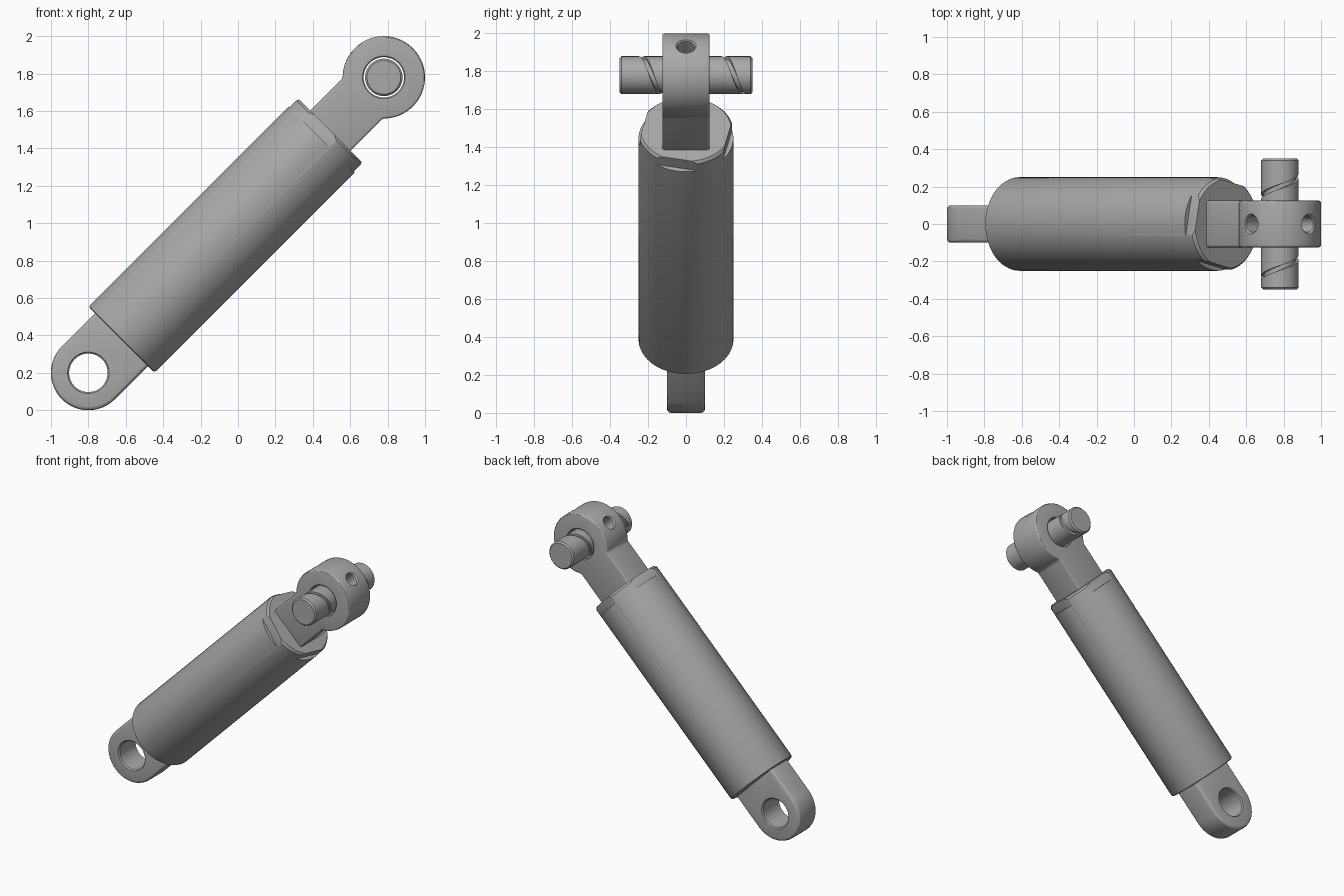
import bpy, bmesh
from math import sin, cos, pi, radians, asin
from mathutils import Matrix, Vector

cube = bpy.data.objects.get("Cube")
if cube:
    bpy.data.objects.remove(cube)

# Local frame: Z runs along the strut, Y along the pin; tilted 45 degrees
EYE_R, HEAD_R, LENGTH = 0.2, 0.22, 2.234
FRAME = Matrix.Translation((-0.8, 0, EYE_R)) @ Matrix.Rotation(radians(45), 4, "Y")
ALONG_Y = Matrix.Rotation(radians(-90), 4, "X")
HEAD = Matrix.Translation((0, 0, LENGTH))

steel = bpy.data.materials.new("steel grey")
steel.use_nodes = True
GREY = (0.4, 0.4, 0.4, 1)
steel.diffuse_color = GREY
steel.node_tree.nodes["Principled BSDF"].inputs["Base Color"].default_value = GREY


def finish(bm, name):
    bmesh.ops.recalc_face_normals(bm, faces=bm.faces)
    mesh = bpy.data.meshes.new(name)
    bm.to_mesh(mesh)
    bm.free()
    mesh.materials.append(steel)
    obj = bpy.data.objects.new(name, mesh)
    obj.matrix_world = FRAME
    bpy.context.collection.objects.link(obj)
    return obj


def lathe(name, profile, place=Matrix(), sides=64):
    """Closed solid of revolution from (radius, height) pairs."""
    bm = bmesh.new()
    rings = [[bm.verts.new(place @ Vector((r * cos(2 * pi * i / sides),
                                           r * sin(2 * pi * i / sides), h)))
              for i in range(sides)] for r, h in profile]
    for a, b in zip(rings, rings[1:]):
        for i in range(sides):
            j = (i + 1) % sides
            bm.faces.new((a[i], a[j], b[j], b[i]))
    bm.faces.new(rings[0])
    bm.faces.new(rings[-1])
    return finish(bm, name)


def plate(name, outline, half):
    """Outline in local XZ, extruded both ways along Y."""
    bm = bmesh.new()
    face = bm.faces.new([bm.verts.new((x, -half, z)) for x, z in outline])
    new = bmesh.ops.extrude_face_region(bm, geom=[face])["geom"]
    bmesh.ops.translate(bm, vec=(0, 2 * half, 0),
                        verts=[v for v in new if isinstance(v, bmesh.types.BMVert)])
    return finish(bm, name)


def box(name, size, place):
    bm = bmesh.new()
    bmesh.ops.create_cube(bm, size=1, matrix=place @ Matrix.Diagonal((*size, 1)))
    return finish(bm, name)


def arc(r, z, start, end, steps=56):
    angles = [start + (end - start) * i / steps for i in range(steps + 1)]
    return [(r * cos(a), z + r * sin(a)) for a in angles]


def apply(obj, mod):
    bpy.context.view_layer.objects.active = obj
    bpy.ops.object.modifier_apply(modifier=mod.name)


def bevel(obj, width):
    mod = obj.modifiers.new("Bevel", "BEVEL")
    mod.width, mod.segments = width, 3
    mod.limit_method, mod.angle_limit = "ANGLE", radians(40)
    apply(obj, mod)


def cut(obj, cutter):
    mod = obj.modifiers.new("Cut", "BOOLEAN")
    mod.operation, mod.solver, mod.object = "DIFFERENCE", "EXACT", cutter
    apply(obj, mod)
    bpy.data.objects.remove(cutter)


def hole_cutter(r, half, chamfer, place):
    flare = r + chamfer + 0.05
    return lathe("cutter", [(flare, -half - 0.05), (r, -half + chamfer),
                            (r, half - chamfer), (flare, half + 0.05)], place)


# Lower mounting eye
lower_eye = plate("lower_eye", arc(EYE_R, 0, -pi, 0) + [(EYE_R, 0.3), (-EYE_R, 0.3)], 0.1)
bevel(lower_eye, 0.02)
cut(lower_eye, hole_cutter(0.103, 0.1, 0.008, ALONG_Y))

# Barrel with four wrench flats at its upper end
R, BOTTOM, TOP = 0.25, 0.25, 1.83
barrel = lathe("barrel", [(R - 0.015, BOTTOM), (R - 0.004, BOTTOM + 0.004), (R, BOTTOM + 0.015),
                          (R, TOP - 0.015), (R - 0.012, TOP)], sides=96)
for k in range(4):
    turn = Matrix.Rotation(radians(-12 + 90 * k), 4, "Z")
    cut(barrel, box("cutter", (0.2, 0.5, 0.2),
                    turn @ Matrix.Translation((0.325, 0, 1.865))))

# Rod head: square shank running into a round eye
SHANK = 0.152
a = asin(SHANK / HEAD_R)
rod_head = plate("rod_head", [(-SHANK, TOP - 0.1), (SHANK, TOP - 0.1)]
                 + arc(HEAD_R, LENGTH, a - pi / 2, 1.5 * pi - a), 0.125)
bevel(rod_head, 0.012)
cut(rod_head, hole_cutter(0.108, 0.125, 0.006, HEAD @ ALONG_Y))

# Two radial screw holes, 45 degrees either side of vertical
for angle in (0, -90):
    turn = HEAD @ Matrix.Rotation(radians(angle), 4, "Y")
    cut(rod_head, lathe("cutter", [(0.044, 0.09), (0.044, 0.208), (0.07, 0.24)], turn, 40))

# Cross pin with a helical groove
PIN_R, PIN_HALF = 0.1, 0.35
pin = lathe("cross_pin", [(PIN_R - 0.01, -PIN_HALF), (PIN_R, -PIN_HALF + 0.01),
                          (PIN_R, PIN_HALF - 0.01), (PIN_R - 0.01, PIN_HALF)], HEAD @ ALONG_Y)
bm = bmesh.new()
PITCH, STEPS = 0.2175, 140
previous = None
for i in range(STEPS + 1):
    t = -0.25 + 2.75 * i / STEPS
    spin = 2 * pi * t - pi / 4
    y = -0.235 + PITCH * t
    ring = [bm.verts.new((r * sin(spin), y + w, LENGTH + r * cos(spin)))
            for r, w in ((0.086, -0.012), (0.12, -0.014), (0.12, 0.014), (0.086, 0.012))]
    if previous:
        for j in range(4):
            n = (j + 1) % 4
            bm.faces.new((previous[j], previous[n], ring[n], ring[j]))
    else:
        bm.faces.new(ring)
    previous = ring
bm.faces.new(previous)
cut(pin, finish(bm, "cutter"))

# Smooth curved walls, keep hard edges
for obj in (lower_eye, barrel, rod_head, pin):
    bpy.ops.object.select_all(action="DESELECT")
    obj.select_set(True)
    bpy.context.view_layer.objects.active = obj
    bpy.ops.object.shade_smooth_by_angle(angle=radians(30))
